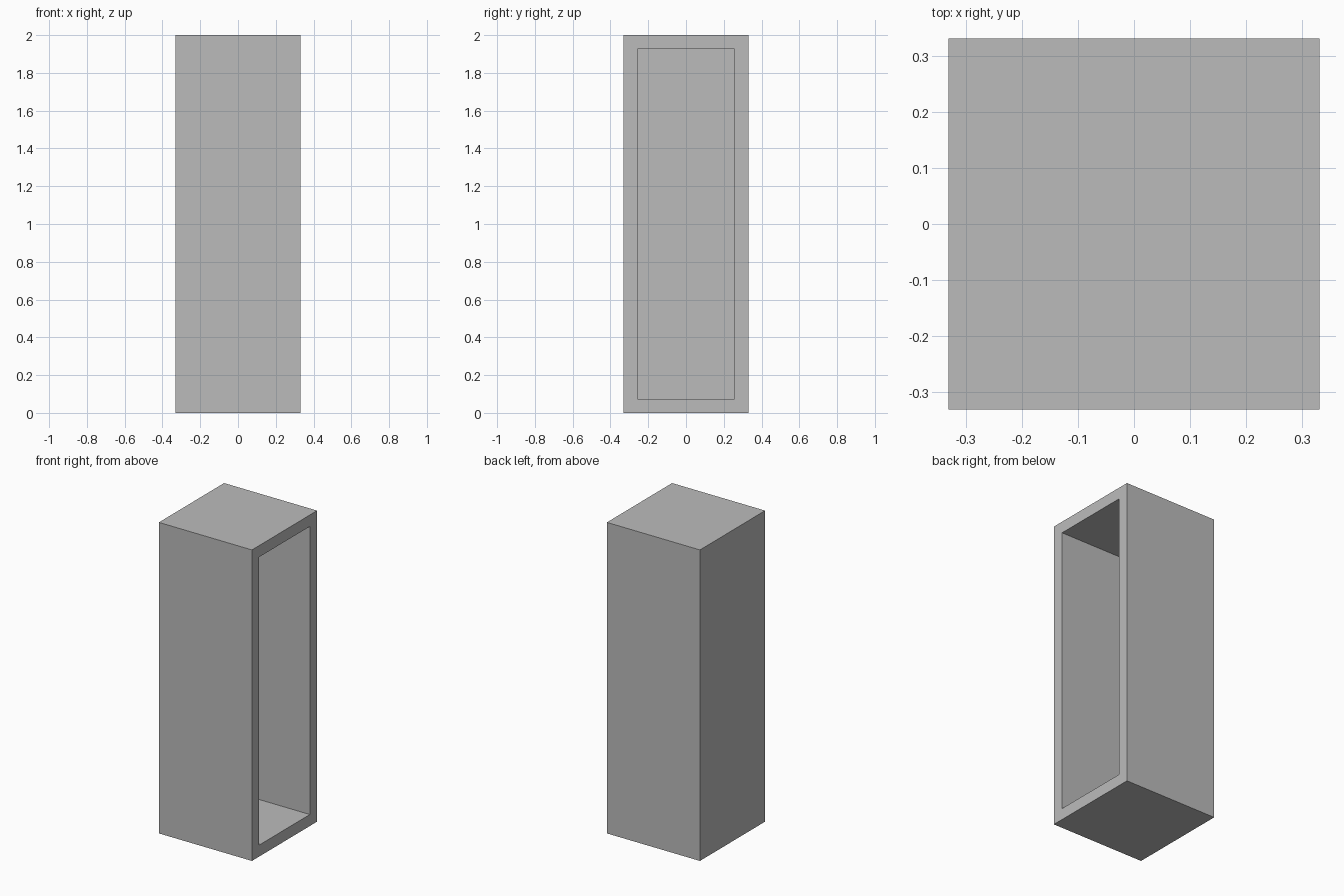
import bpy
import bmesh
from mathutils import Vector

cube = bpy.data.objects.get("Cube")
if cube:
    bpy.data.objects.remove(cube, do_unlink=True)

HALF, HEIGHT, WALL = 0.331, 2.0, 0.074

# Single plain grey
grey = bpy.data.materials.new("plain grey")
grey.use_nodes = True
grey.diffuse_color = (0.5, 0.5, 0.5, 1)
grey.node_tree.nodes["Principled BSDF"].inputs["Base Color"].default_value = (0.5, 0.5, 0.5, 1)

# Solid upright block standing on the ground
bm = bmesh.new()
bmesh.ops.create_cube(bm, size=1)
bmesh.ops.scale(bm, vec=(2 * HALF, 2 * HALF, HEIGHT), verts=bm.verts)
bmesh.ops.translate(bm, vec=(0, 0, HEIGHT / 2), verts=bm.verts)
bm.normal_update()

# Frame rim on the open side (+x), then push the panel in to hollow the block
panel = max(bm.faces, key=lambda f: f.normal.x)
bmesh.ops.inset_region(bm, faces=[panel], thickness=WALL, use_even_offset=True)
inner = bmesh.ops.extrude_discrete_faces(bm, faces=[panel])["faces"][0]
bmesh.ops.translate(bm, vec=Vector((-(2 * HALF - WALL), 0, 0)), verts=inner.verts)
bm.normal_update()

mesh = bpy.data.meshes.new("open_cabinet")
bm.to_mesh(mesh)
bm.free()
mesh.materials.append(grey)
cabinet = bpy.data.objects.new("open_cabinet", mesh)
bpy.context.collection.objects.link(cabinet)
